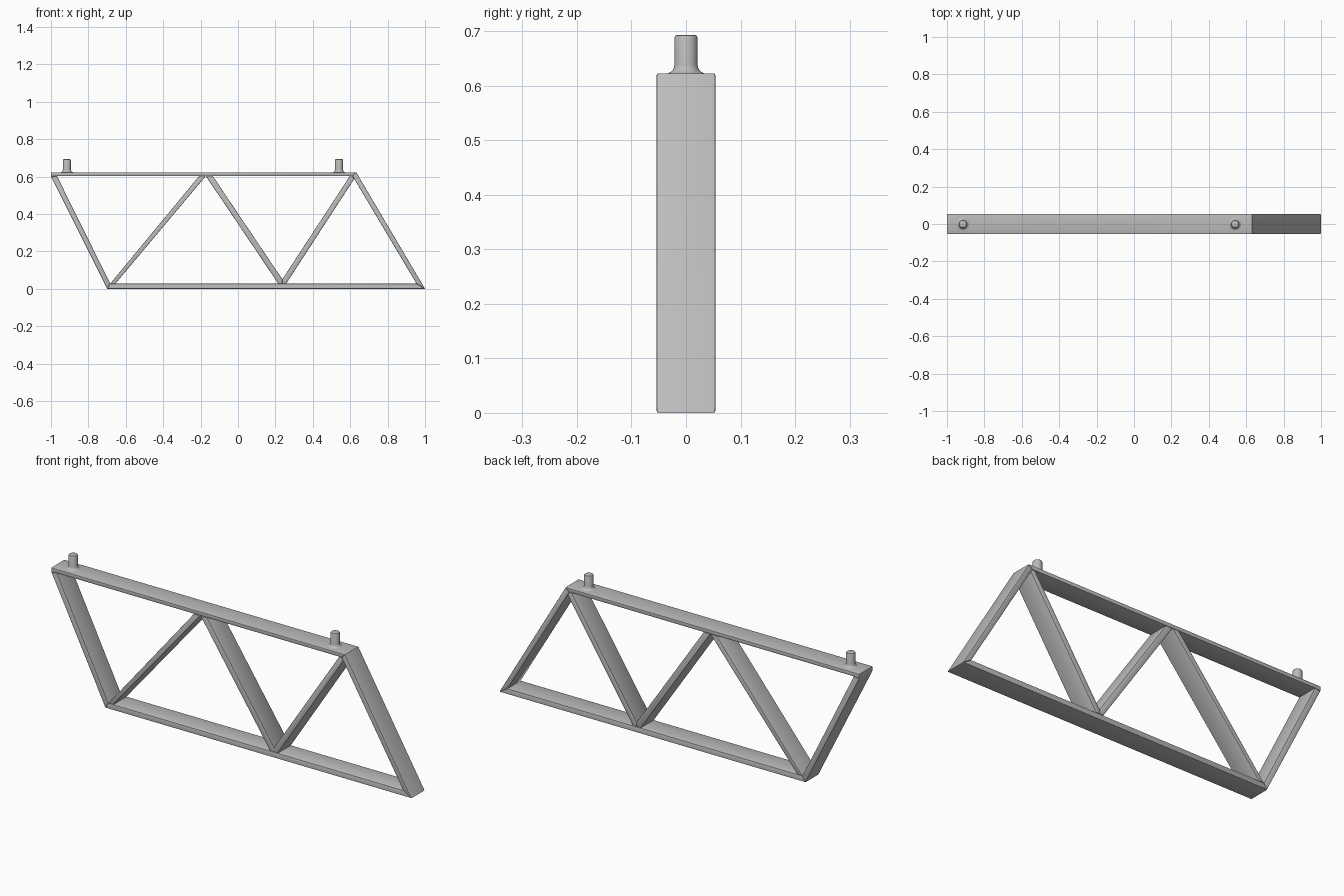
import bpy
import bmesh
import math

cube = bpy.data.objects.get("Cube")
if cube:
    bpy.data.objects.remove(cube, do_unlink=True)

HALF_WIDTH = 0.054
BEVEL = 0.004
TOP = 0.623

grey = bpy.data.materials.new("light grey")
grey.use_nodes = True
grey.diffuse_color = (0.5, 0.5, 0.5, 1)
grey.node_tree.nodes["Principled BSDF"].inputs["Base Color"].default_value = (0.5, 0.5, 0.5, 1)


def finish(name, bm):
    bmesh.ops.recalc_face_normals(bm, faces=bm.faces[:])
    mesh = bpy.data.meshes.new(name)
    bm.to_mesh(mesh)
    bm.free()
    mesh.materials.append(grey)
    obj = bpy.data.objects.new(name, mesh)
    bpy.context.collection.objects.link(obj)
    bpy.ops.object.select_all(action="DESELECT")
    obj.select_set(True)
    bpy.context.view_layer.objects.active = obj
    bpy.ops.object.shade_smooth_by_angle(angle=math.radians(35))
    return obj


def beam(name, outline):
    """Extrude an x-z outline across the width and round its front and back rims."""
    bm = bmesh.new()
    face = bm.faces.new([bm.verts.new((x, -HALF_WIDTH, z)) for x, z in outline])
    ext = bmesh.ops.extrude_face_region(bm, geom=[face])
    moved = [v for v in ext["geom"] if isinstance(v, bmesh.types.BMVert)]
    bmesh.ops.translate(bm, verts=moved, vec=(0, 2 * HALF_WIDTH, 0))
    bmesh.ops.recalc_face_normals(bm, faces=bm.faces[:])
    rims = [e for e in bm.edges if abs(e.verts[0].co.y - e.verts[1].co.y) < 1e-5]
    bmesh.ops.bevel(bm, geom=rims, offset=BEVEL, segments=2, profile=0.5,
                    affect="EDGES", clamp_overlap=True)
    finish(name, bm)


def peg(name, x):
    """Turned pin with a flared foot and a softened top edge."""
    profile = [(0.033, -0.003), (0.033, 0.0), (0.027, 0.003), (0.023, 0.008),
               (0.021, 0.016), (0.021, 0.066), (0.0195, 0.069), (0.017, 0.070), (0, 0.070)]
    bm = bmesh.new()
    verts = [bm.verts.new((r, 0, z)) for r, z in profile]
    edges = [bm.edges.new(pair) for pair in zip(verts, verts[1:])]
    bmesh.ops.spin(bm, geom=verts + edges, cent=(0, 0, 0), axis=(0, 0, 1),
                   angle=math.tau, steps=32)
    bmesh.ops.remove_doubles(bm, verts=bm.verts[:], dist=1e-5)
    obj = finish(name, bm)
    obj.location = (x, 0, TOP)


# Mitred outer frame
beam("top_chord", [(-1, TOP), (0.632, TOP), (0.612, 0.603), (-0.968, 0.603), (-1, 0.6)])
beam("bottom_chord", [(-0.70, 0), (-0.683, 0.028), (0.954, 0.028), (1, 0)])
beam("right_end_post", [(-1, 0.6), (-0.968, 0.603), (-0.683, 0.028), (-0.70, 0)])
beam("left_end_post", [(0.632, TOP), (0.612, 0.603), (0.954, 0.028), (1, 0)])

# Zigzag braces
beam("right_brace", [(-0.683, 0.028), (-0.655, 0.028), (-0.172, 0.603), (-0.208, 0.603)])
beam("middle_brace", [(-0.172, 0.603), (-0.135, 0.603), (0.237, 0.051),
                      (0.237, 0.028), (0.215, 0.028)])
beam("left_brace", [(0.237, 0.028), (0.258, 0.028), (0.621, 0.587),
                    (0.612, 0.603), (0.598, 0.603), (0.237, 0.051)])

# Mounting pegs on the top chord
for name, x in (("right_peg", -0.915), ("left_peg", 0.54)):
    peg(name, x)
